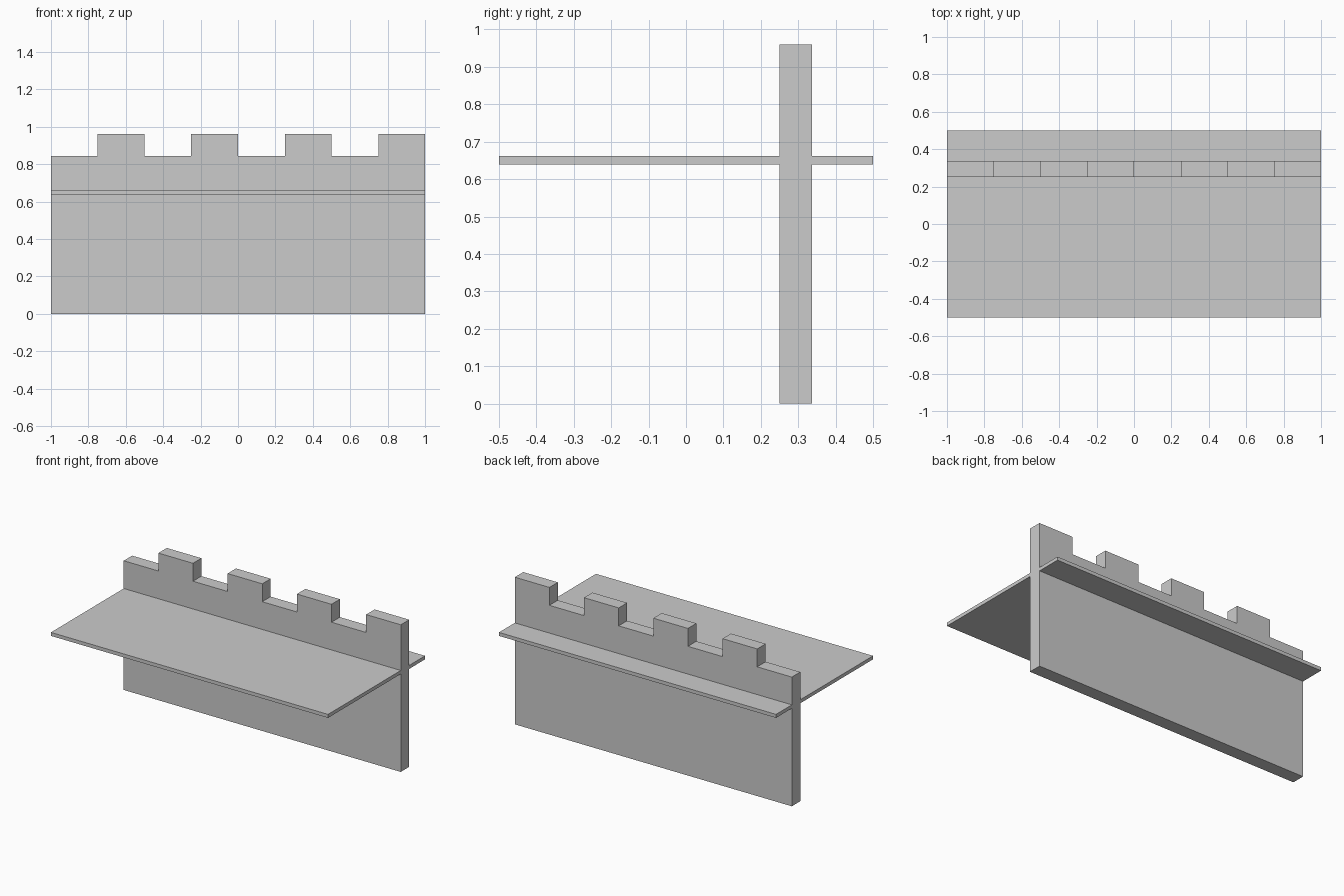
import bpy
import bmesh

if "Cube" in bpy.data.objects:
    bpy.data.objects.remove(bpy.data.objects["Cube"])

stone = bpy.data.materials.new("grey_stone")
stone.diffuse_color = (0.6, 0.6, 0.6, 1.0)
stone.use_nodes = True
stone.node_tree.nodes["Principled BSDF"].inputs["Base Color"].default_value = stone.diffuse_color

WALL_FRONT, WALL_BACK = 0.25, 0.337
CRENEL_Z, MERLON_Z = 0.843, 0.96
STEP = 0.25


def finish(name, bm):
    bmesh.ops.recalc_face_normals(bm, faces=bm.faces)
    mesh = bpy.data.meshes.new(name)
    bm.to_mesh(mesh)
    bm.free()
    mesh.materials.append(stone)
    obj = bpy.data.objects.new(name, mesh)
    bpy.context.collection.objects.link(obj)


def extrude_profile(name, points, direction):
    bm = bmesh.new()
    face = bm.faces.new([bm.verts.new(p) for p in points])
    result = bmesh.ops.extrude_face_region(bm, geom=[face], use_keep_orig=True)
    moved = [v for v in result["geom"] if isinstance(v, bmesh.types.BMVert)]
    bmesh.ops.translate(bm, verts=moved, vec=direction)
    finish(name, bm)


# Battlement wall: stepped outline with alternating gaps and merlons
outline = [(1, 0), (-1, 0)]
for i in range(8):
    z = MERLON_Z if i % 2 else CRENEL_Z
    x = -1 + i * STEP
    outline += [(x, z), (x + STEP, z)]
extrude_profile("battlement_wall", [(x, WALL_FRONT, z) for x, z in outline],
                (0, WALL_BACK - WALL_FRONT, 0))

# Walkway in front of the wall and narrow ledge behind it
for name, y0, y1 in (("walkway", -0.5, WALL_FRONT), ("back_ledge", WALL_BACK, 0.5)):
    section = [(-1, y0, 0.639), (-1, y1, 0.639), (-1, y1, 0.662), (-1, y0, 0.662)]
    extrude_profile(name, section, (2, 0, 0))
